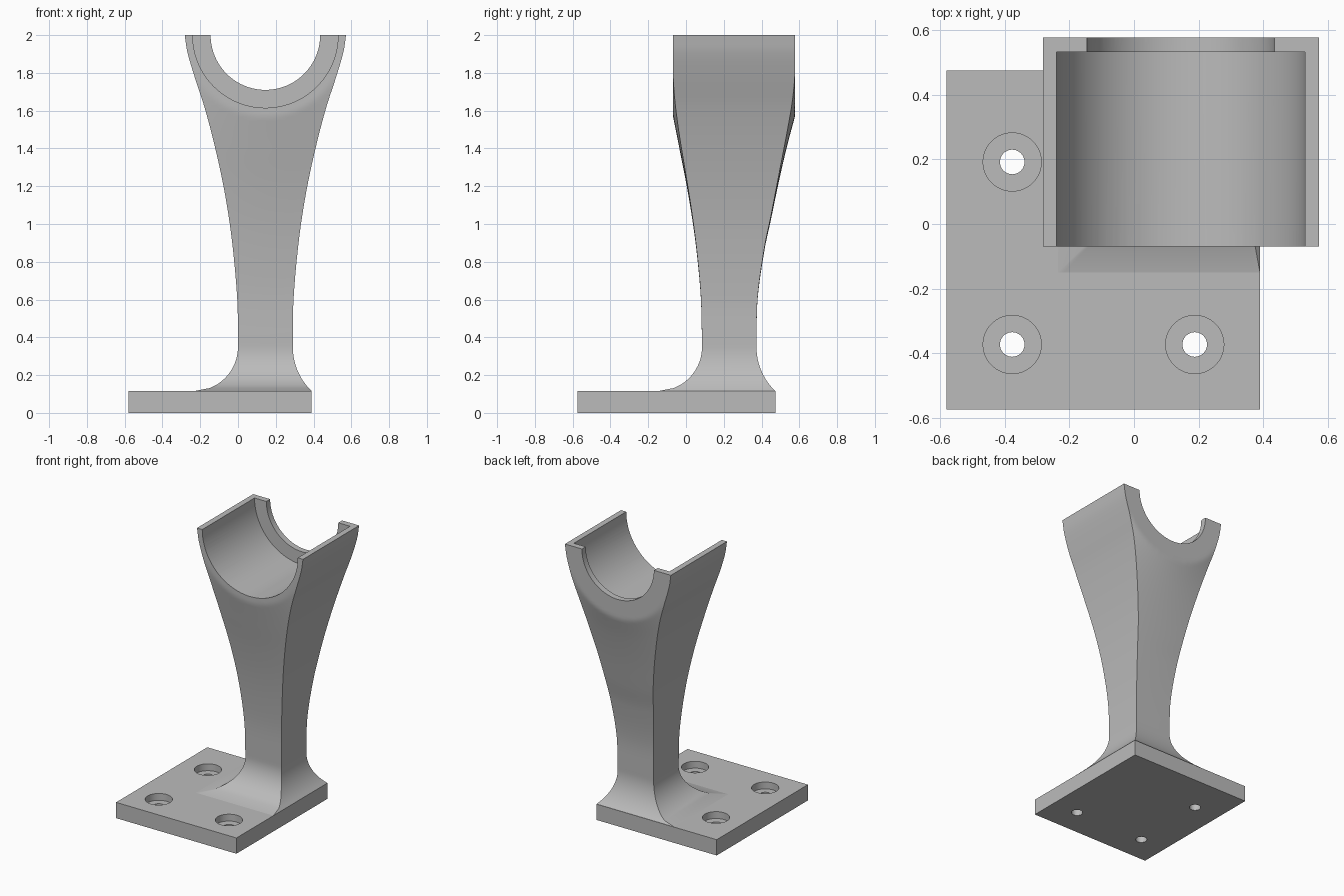
import bpy, bmesh, math
from mathutils import Matrix

cube = bpy.data.objects.get("Cube")
if cube:
    bpy.data.objects.remove(cube, do_unlink=True)

grey = bpy.data.materials.new("plain grey")
grey.use_nodes = True
grey.diffuse_color = (0.5, 0.5, 0.5, 1)
grey.node_tree.nodes["Principled BSDF"].inputs["Base Color"].default_value = (0.5, 0.5, 0.5, 1)

PLATE_TOP, FILLET_TOP, TOP = 0.115, 0.35, 2.0
AXIS_X, BLEND_R = 0.145, 0.43


def make_object(name, bm):
    bmesh.ops.recalc_face_normals(bm, faces=bm.faces)
    mesh = bpy.data.meshes.new(name)
    bm.to_mesh(mesh)
    bm.free()
    mesh.materials.append(grey)
    obj = bpy.data.objects.new(name, mesh)
    bpy.context.collection.objects.link(obj)
    return obj


def cylinder(name, radius, depth, matrix):
    bm = bmesh.new()
    bmesh.ops.create_cone(bm, cap_ends=True, segments=96, radius1=radius,
                          radius2=radius, depth=depth, matrix=matrix)
    obj = make_object(name, bm)
    obj.hide_render = True
    return obj


def cut(obj, cutter):
    mod = obj.modifiers.new("cut", 'BOOLEAN')
    mod.operation, mod.solver, mod.object = 'DIFFERENCE', 'EXACT', cutter
    bpy.context.view_layer.objects.active = obj
    bpy.ops.object.modifier_apply(modifier=mod.name)
    bpy.data.objects.remove(cutter, do_unlink=True)


def smooth(obj):
    bpy.ops.object.select_all(action='DESELECT')
    obj.select_set(True)
    bpy.context.view_layer.objects.active = obj
    bpy.ops.object.shade_smooth_by_angle(angle=math.radians(30))


def spline(points, z):
    """Smooth Hermite curve through (z, value) points, clamped at the ends."""
    z = min(max(z, points[0][0]), points[-1][0])
    last = len(points) - 1

    def slope(i):
        a, b = points[max(i - 1, 0)], points[min(i + 1, last)]
        return (b[1] - a[1]) / (b[0] - a[0])

    i = next(k for k in range(last) if z <= points[k + 1][0])
    (z0, v0), (z1, v1) = points[i], points[i + 1]
    h = z1 - z0
    t = (z - z0) / h
    return (v0 * (1 + 2 * t) * (1 - t) ** 2 + slope(i) * h * t * (1 - t) ** 2
            + v1 * t * t * (3 - 2 * t) + slope(i + 1) * h * t * t * (t - 1))


def fillet(z, reach):
    """Outward flare of the arc that runs into the plate."""
    drop = FILLET_TOP - PLATE_TOP
    t = max(FILLET_TOP - z, 0)
    r = (reach ** 2 + drop ** 2) / (2 * reach)
    return r - math.sqrt(max(r * r - t * t, 0))


# Flared silhouettes of the column: sideways flare, front face and back face
FLARE = [(0.35, 0), (0.6, 0.004), (0.92, 0.033), (1.18, 0.073), (1.42, 0.125),
         (1.62, 0.178), (1.78, 0.23), (1.91, 0.268), (2.0, 0.282)]
FRONT = [(0.35, 0.085), (0.6, 0.079), (0.8, 0.062), (1.0, 0.037),
         (1.2, 0.004), (1.4, -0.035), (1.57, -0.069)]
BACK = [(0.35, 0.373), (0.6, 0.379), (0.86, 0.415), (1.02, 0.449),
        (1.24, 0.495), (1.42, 0.537), (1.57, 0.577)]

# Column: rings of front and back points, blending round the seat axis
COLS = 36
rows = [PLATE_TOP + (FILLET_TOP - PLATE_TOP) * i / 14 for i in range(14)]
rows += [FILLET_TOP + (TOP - FILLET_TOP) * i / 80 for i in range(81)]
bm = bmesh.new()
rings = []
for z in rows:
    flare = spline(FLARE, z)
    left = -flare - fillet(z, 0.235)
    right = 0.29 + flare + fillet(z, 0.1)
    front, back = [], []
    for c in range(COLS + 1):
        x = left + (right - left) * c / COLS
        level = TOP - math.hypot(x - AXIS_X, TOP - z)
        front.append(bm.verts.new((x, spline(FRONT, level) - fillet(z, 0.235), z)))
        back.append(bm.verts.new((x, spline(BACK, level) + fillet(z, 0.1), z)))
    rings.append(front + back[::-1])
for low, high in zip(rings, rings[1:]):
    for i in range(len(low)):
        j = (i + 1) % len(low)
        bm.faces.new((low[i], low[j], high[j], high[i]))
bm.faces.new(rings[0][::-1])
bm.faces.new(rings[-1])
column = make_object("flared_column", bm)

# Half-round seat with a smaller opening through the back wall
lie = Matrix.Rotation(math.pi / 2, 4, 'X')
for radius, y_end in ((0.385, 0.533), (0.29, 1.0)):
    place = Matrix.Translation((AXIS_X, y_end - 1, TOP)) @ lie
    cut(column, cylinder("seat_cutter", radius, 2, place))
smooth(column)

# Mounting plate with three counterbored screw holes
bm = bmesh.new()
bmesh.ops.create_cube(bm, size=1, matrix=Matrix.Translation((-0.095, -0.05, PLATE_TOP / 2))
                      @ Matrix.Diagonal((0.97, 1.05, PLATE_TOP, 1)))
plate = make_object("mounting_plate", bm)
for x, y in ((-0.377, 0.192), (-0.377, -0.373), (0.188, -0.373)):
    cut(plate, cylinder("counterbore_cutter", 0.09, 0.1, Matrix.Translation((x, y, PLATE_TOP))))
    cut(plate, cylinder("hole_cutter", 0.038, 1, Matrix.Translation((x, y, 0))))
smooth(plate)
